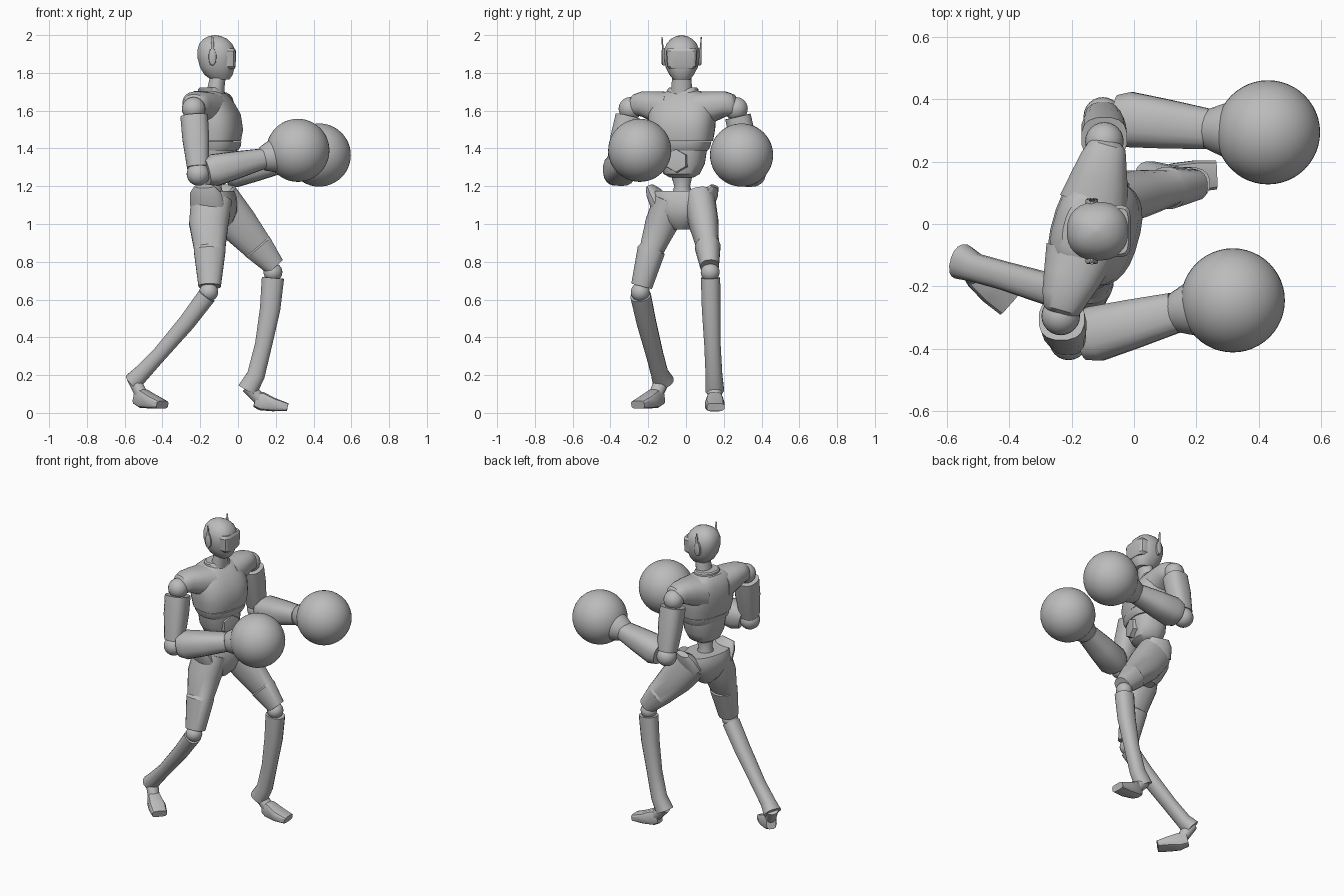
import bpy, bmesh, math
from mathutils import Vector, Matrix

if "Cube" in bpy.data.objects:
    bpy.data.objects.remove(bpy.data.objects["Cube"])

grey = bpy.data.materials.new("plain_grey")
grey.use_nodes = True
grey.diffuse_color = (0.5, 0.5, 0.5, 1)
grey.node_tree.nodes["Principled BSDF"].inputs["Base Color"].default_value = grey.diffuse_color

Z = Vector((0, 0, 1))
Y = Vector((0, 1, 0))
# the trunk is turned towards the model's leading side
TRUNK = Matrix.Translation((-0.13, -0.02, 0)) @ Matrix.Rotation(math.radians(-15.7), 4, 'Z')
HEAD = Matrix.Translation((-0.115, -0.023, 0))


def finish(name, bm, matrix=None, angle=35):
    bmesh.ops.recalc_face_normals(bm, faces=bm.faces)
    if matrix:
        bm.transform(matrix)
    mesh = bpy.data.meshes.new(name)
    bm.to_mesh(mesh)
    bm.free()
    mesh.materials.append(grey)
    ob = bpy.data.objects.new(name, mesh)
    bpy.context.collection.objects.link(ob)
    bpy.ops.object.select_all(action='DESELECT')
    ob.select_set(True)
    bpy.context.view_layer.objects.active = ob
    bpy.ops.object.shade_smooth_by_angle(angle=math.radians(angle))
    return ob


def loft(name, sections, side=Y, axis=None, n=20, power=2.0, matrix=None, angle=35):
    """Skin over sections of (centre, half width along side, half depth)."""
    bm = bmesh.new()
    pts = [Vector(s[0]) for s in sections]
    rings = []
    for i, (_, a, b) in enumerate(sections):
        t = axis or (pts[min(i + 1, len(pts) - 1)] - pts[max(i - 1, 0)]).normalized()
        u = (side - t * side.dot(t)).normalized()
        v = t.cross(u)
        ring = []
        for k in range(n):
            w = 2 * math.pi * (k + 0.5) / n
            c, s = math.cos(w), math.sin(w)
            c = math.copysign(abs(c) ** (2 / power), c)
            s = math.copysign(abs(s) ** (2 / power), s)
            ring.append(bm.verts.new(pts[i] + u * c * a + v * s * b))
        rings.append(ring)
    for r, q in zip(rings, rings[1:]):
        for k in range(n):
            bm.faces.new((r[k], r[(k + 1) % n], q[(k + 1) % n], q[k]))
    bm.faces.new(rings[0])
    bm.faces.new(rings[-1])
    return finish(name, bm, matrix, angle)


def column(name, rows, **kw):
    """Upright loft from rows of (z, x centre, half width, half depth)."""
    return loft(name, [((x, 0, z), w, d) for z, x, w, d in rows], axis=Z, **kw)


def ball(name, centre, r, seg=32):
    bm = bmesh.new()
    bmesh.ops.create_uvsphere(bm, u_segments=seg, v_segments=seg // 2, radius=r,
                              matrix=Matrix.Translation(centre))
    return finish(name, bm)


# head: domed skull with a tapered chin
column("head", [(1.765, .02, .045, .05), (1.79, .012, .065, .075), (1.83, .005, .086, .092),
                (1.88, 0, .094, .1), (1.92, 0, .094, .101), (1.955, -.003, .08, .087),
                (1.98, -.005, .057, .063), (1.994, -.007, .03, .034), (2.0, -.007, .004, .004)],
       n=28, power=2.3, matrix=HEAD)
# flat visor wrapped onto the face
column("visor", [(1.82, .045, .062, .052), (1.835, .045, .078, .058),
                 (1.915, .045, .084, .06), (1.93, .045, .074, .052)],
       n=16, power=5, matrix=HEAD, angle=25)
for s, tag in ((1, "left"), (-1, "right")):
    loft(tag + "_ear", [((-.02, s * .08, 1.885), .022, .048), ((-.02, s * .102, 1.885), .02, .045),
                        ((-.02, s * .106, 1.885), .013, .036)],
         side=Vector((1, 0, 0)), n=16, matrix=HEAD)
    loft(tag + "_antenna", [((-.02, s * .098, 1.9), .006, .012), ((-.02, s * .104, 1.99), .003, .005)],
         n=8, matrix=HEAD)
column("neck", [(1.66, -.01, .062, .05), (1.73, .0, .055, .045), (1.79, .01, .05, .042)], matrix=HEAD)

# chest, ribs and belly
column("chest", [(1.44, .012, .165, .125), (1.50, .01, .175, .138), (1.58, 0, .178, .135),
                 (1.64, -.015, .165, .115), (1.685, -.025, .13, .088), (1.705, -.03, .085, .066)],
       n=28, power=2.6, matrix=TRUNK)
column("rib_band", [(1.39, .015, .14, .108), (1.41, .015, .15, .122), (1.436, .015, .157, .125)],
       n=28, power=2.6, matrix=TRUNK)
column("collar", [(1.67, -.01, .09, .075), (1.715, -.015, .083, .066), (1.722, -.015, .074, .058)],
       matrix=TRUNK)
column("belly", [(1.245, .01, .06, .055), (1.265, .01, .095, .085), (1.32, .01, .122, .105),
                 (1.40, .01, .135, .11)], n=24, power=2.4, matrix=TRUNK)
loft("belly_plate", [((.09, 0, 1.335), .07, .066), ((.125, 0, 1.335), .062, .06),
                     ((.127, 0, 1.335), .045, .044)], n=6, matrix=TRUNK)
column("waist", [(1.13, 0, .065, .06), (1.2, 0, .042, .042), (1.26, .01, .058, .052)], matrix=TRUNK)

# pelvis with flared hip crests
column("pelvis", [(.97, .01, .04, .05), (1.01, .01, .09, .09), (1.07, .005, .145, .115),
                  (1.14, 0, .165, .115), (1.175, 0, .158, .1)], n=24, power=2.4, matrix=TRUNK)
for s, tag in ((1, "left"), (-1, "right")):
    loft(tag + "_hip_crest", [((0, s * .12, 1.1), .05, .095), ((0, s * .155, 1.165), .04, .085),
                              ((0, s * .178, 1.2), .018, .055)], n=14, matrix=TRUNK)
    # shoulder yoke
    loft(tag + "_shoulder", [((-.02, s * .08, 1.6), .115, .1), ((-.025, s * .16, 1.62), .095, .083),
                             ((-.03, s * .23, 1.635), .076, .066), ((-.03, s * .275, 1.63), .06, .056),
                             ((-.03, s * .29, 1.625), .04, .04)],
         side=Vector((1, 0, 0)), axis=Y * s, n=20, power=2.4, matrix=TRUNK)


def arm(tag, shoulder, elbow, cuff, glove):
    shoulder, elbow, cuff, glove = map(Vector, (shoulder, elbow, cuff, glove))
    down = elbow - shoulder
    ball(tag + "_shoulder_joint", shoulder, .062, 24)
    loft(tag + "_upper_arm", [(shoulder + down * f, w, d) for f, w, d in
         ((.12, .07, .074), (.45, .07, .072), (.9, .056, .058))], n=16, power=2.6)
    ball(tag + "_elbow", elbow, .062, 24)
    # forearm narrows to the wrist, then flares into the glove
    reach = cuff - elbow
    loft(tag + "_forearm", [(elbow + reach * f, w, d) for f, w, d in
         ((.12, .075, .07), (.25, .09, .086), (.6, .08, .073), (1, .066, .055))], n=18, power=2.5)
    grip = glove - cuff
    loft(tag + "_cuff", [(cuff + grip * f, r, r) for f, r in
         ((-.06, .05), (0, .064), (.3, .088), (.6, .11))], n=24)
    ball(tag + "_glove", glove, .167, 48)


arm("right", (-.235, -.295, 1.61), (-.21, -.375, 1.265), (.13, -.285, 1.345), (.317, -.245, 1.39))
arm("left", (-.095, .265, 1.61), (-.1, .345, 1.265), (.235, .305, 1.325), (.43, .294, 1.365))


def leg(tag, thigh, knee, shin, foot):
    loft(tag + "_thigh", thigh, n=20, power=2.3, angle=28)
    ball(tag + "_knee", knee, .05, 24)
    loft(tag + "_shin", shin, n=16, power=2.3)
    # flat-soled foot under a short ankle
    heel, toe = Vector(foot[0]), Vector(foot[-1])
    across = Z.cross(toe - heel).normalized()
    loft(tag + "_foot", [(p, w, h) for p, (w, h) in
         zip(foot, ((.03, .04), (.043, .05), (.052, .036), (.047, .022)))],
         side=across, axis=(toe - heel).normalized(), n=12, power=3.5, angle=30)
    loft(tag + "_ankle", [(Vector(shin[-1][0]) + Z * .02, .042, .035), (foot[1], .036, .035)], n=12)


leg("right",
    [((-.14, -.085, 1.13), .085, .11), ((-.155, -.13, 1.0), .088, .105), ((-.15, -.18, .87), .066, .084),
     ((-.15, -.184, .86), .075, .085), ((-.15, -.235, .67), .057, .06)],
    (-.155, -.242, .64),
    [((-.165, -.24, .62), .055, .05), ((-.27, -.21, .48), .052, .046), ((-.42, -.165, .305), .046, .04),
     ((-.51, -.14, .21), .046, .045), ((-.555, -.12, .165), .058, .05)],
    [(-.535, -.135, .085), (-.5, -.17, .075), (-.45, -.21, .058), (-.4, -.255, .043)])
leg("left",
    [((-.1, .07, 1.13), .085, .11), ((0, .095, 1.0), .078, .105), ((.1, .115, .885), .06, .082),
     ((.107, .115, .877), .068, .082), ((.195, .125, .775), .05, .055)],
    (.185, .128, .745),
    [((.185, .13, .715), .052, .06), ((.17, .133, .55), .05, .055), ((.135, .14, .36), .044, .046),
     ((.095, .148, .2), .045, .048), ((.05, .152, .12), .05, .055)],
    [(.09, .152, .07), (.125, .152, .062), (.19, .152, .043), (.262, .157, .03)])
